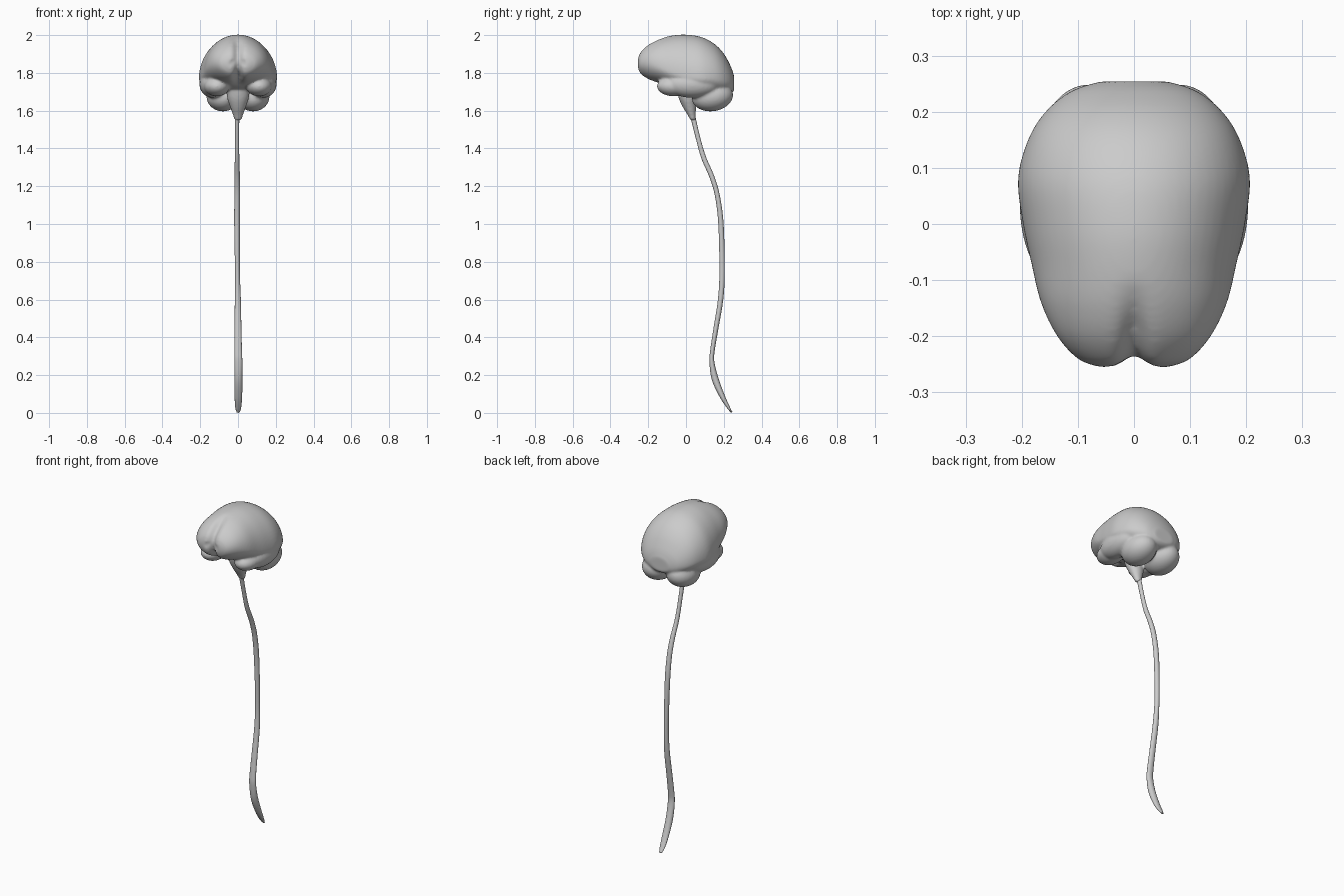
import bpy, bmesh
from math import sin, cos, tau, exp
from mathutils import Matrix, Vector

if "Cube" in bpy.data.objects:
    bpy.data.objects.remove(bpy.data.objects["Cube"])


def resample(rows, steps):
    """Smooth Catmull-Rom interpolation through rows of numbers."""
    out = []
    for i in range(len(rows) - 1):
        p0, p1, p2, p3 = (rows[max(0, min(len(rows) - 1, k))] for k in (i - 1, i, i + 1, i + 2))
        for s in range(steps):
            t = s / steps
            out.append([b + 0.5 * t * (c - a + t * (2*a - 5*b + 4*c - d + t * (3*(b - c) + d - a)))
                        for a, b, c, d in zip(p0, p1, p2, p3)])
    return out + [list(rows[-1])]


def loft(bm, rings):
    """Skin a list of point rings and cap both ends."""
    loops = [[bm.verts.new(p) for p in ring] for ring in rings]
    n = len(loops[0])
    for a, b in zip(loops, loops[1:]):
        for i in range(n):
            bm.faces.new((a[i], a[(i + 1) % n], b[(i + 1) % n], b[i]))
    bm.faces.new(loops[0][::-1])
    bm.faces.new(loops[-1])


def ball(bm, centre, radii, tilt=0.0):
    m = Matrix.Translation(centre) @ Matrix.Rotation(tilt, 4, 'X') @ Matrix.Diagonal((*radii, 1))
    bmesh.ops.create_uvsphere(bm, u_segments=32, v_segments=20, radius=1, matrix=m)


def finish(bm, name):
    bmesh.ops.recalc_face_normals(bm, faces=bm.faces)
    me = bpy.data.meshes.new(name)
    bm.to_mesh(me)
    bm.free()
    for p in me.polygons:
        p.use_smooth = True
    ob = bpy.data.objects.new(name, me)
    bpy.context.collection.objects.link(ob)
    return ob


# Cerebrum sections: y, half width, top z, widest z, bottom z
cerebrum = [
    (-.256, .055, 1.880, 1.85, 1.822), (-.242, .098, 1.914, 1.85, 1.790),
    (-.200, .137, 1.953, 1.85, 1.762), (-.140, .166, 1.982, 1.83, 1.742),
    (-.070, .183, 1.998, 1.80, 1.720), (0.000, .198, 2.002, 1.78, 1.700),
    (0.080, .207, 1.990, 1.77, 1.690), (0.150, .189, 1.954, 1.77, 1.680),
    (0.200, .158, 1.902, 1.76, 1.680), (0.237, .112, 1.835, 1.75, 1.690),
    (0.254, .060, 1.785, 1.74, 1.705)]
bm = bmesh.new()
rings = []
for y, w, top, mid, bot in resample(cerebrum, 4):
    ring = []
    for i in range(64):
        a = tau * i / 64
        x, s = w * cos(a), sin(a)
        z = mid + s * ((top - mid) if s > 0 else (mid - bot))
        # groove between the hemispheres at the front and underneath
        g = exp(-(x / .022) ** 2)
        front = max(0, min(1, (-y - .1) / .1))
        z += g * front * (-.012 if s > 0 else .03)
        ring.append((x, y + .022 * g * front, z))
    rings.append(ring)
loft(bm, rings)

# Temporal lobes and cerebellum, mirrored
for sx in (-1, 1):
    ball(bm, (sx * .112, -.062, 1.729), (.068, .092, .053))
    ball(bm, (sx * .134, .035, 1.740), (.070, .140, .072))
    ball(bm, (sx * .080, .140, 1.675), (.087, .110, .078), .15)

# Brain stem, tapering down to the cord: z, y, half width, half depth
stem = [(1.74, -.005, .065, .05), (1.67, .005, .058, .045), (1.62, .018, .042, .036),
        (1.58, .029, .028, .022), (1.548, .038, .018, .014)]
loft(bm, [[(w * cos(tau*i/24), y + d * sin(tau*i/24), z) for i in range(24)]
          for z, y, w, d in resample(stem, 3)])
brain = finish(bm, "brain")
r = brain.modifiers.new("blend", 'REMESH')
r.mode, r.voxel_size, r.use_smooth_shade = 'VOXEL', .007, True
s = brain.modifiers.new("soften", 'SMOOTH')
s.factor, s.iterations = .5, 6

# Spinal cord: z, y, x, half width, half depth
cord = [
    (1.57, .036, -.005, .012, .013), (1.45, .065, -.005, .011, .012),
    (1.35, .094, -.005, .012, .013), (1.25, .137, -.004, .014, .013),
    (1.15, .166, -.004, .015, .013), (1.00, .185, -.005, .015, .014),
    (0.75, .191, -.003, .013, .014), (0.60, .183, -.001, .016, .014),
    (0.45, .159, 0.000, .018, .013), (0.33, .140, 0.001, .020, .012),
    (0.27, .137, 0.002, .021, .013), (0.18, .154, 0.002, .021, .018),
    (0.09, .191, 0.002, .020, .014), (0.03, .224, 0.001, .016, .008),
    (0.003, .242, 0.001, .008, .004)]
bm = bmesh.new()
path = resample(cord, 5)
rings = []
for k, (z, y, x, w, d) in enumerate(path):
    a, b = path[max(k - 1, 0)], path[min(k + 1, len(path) - 1)]
    t = Vector((0, b[1] - a[1], b[0] - a[0])).normalized()
    n = Vector((0, -t.z, t.y))
    rings.append([Vector((x + w * cos(tau*i/20), y, z)) + n * d * sin(tau*i/20) for i in range(20)])
loft(bm, rings)
finish(bm, "spinal_cord")
